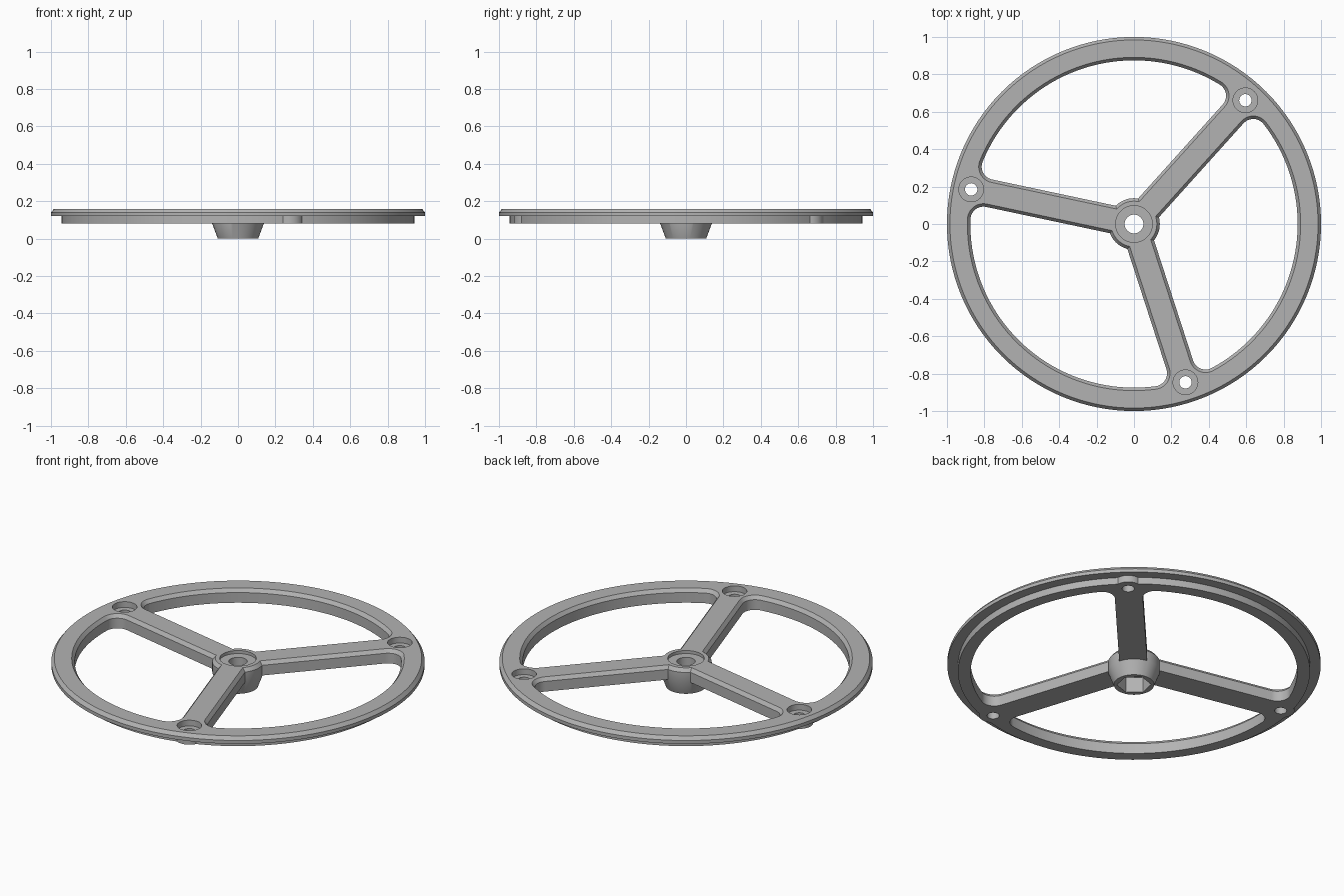
import bpy, bmesh
from math import sin, cos, pi, radians, sqrt, atan2

if "Cube" in bpy.data.objects:
    bpy.data.objects.remove(bpy.data.objects["Cube"])

SPOKES = [radians(a) for a in (48, 168, 288)]
BOLT_R = 0.89

grey = bpy.data.materials.new("plain_grey")
grey.diffuse_color = (0.45, 0.45, 0.45, 1)
grey.use_nodes = True
grey.node_tree.nodes["Principled BSDF"].inputs["Base Color"].default_value = grey.diffuse_color


def circle(r, n=128, cx=0.0, cy=0.0, start=0.0):
    return [(cx + r * cos(start + 2 * pi * i / n),
             cy + r * sin(start + 2 * pi * i / n)) for i in range(n)]


def loft(name, layers):
    """Solid through a stack of (outline, z) layers."""
    bm = bmesh.new()
    rings = [[bm.verts.new((x, y, z)) for x, y in pts] for pts, z in layers]
    n = len(rings[0])
    for a, b in zip(rings, rings[1:]):
        for i in range(n):
            j = (i + 1) % n
            bm.faces.new((a[i], a[j], b[j], b[i]))
    bm.faces.new(rings[0][::-1])
    bm.faces.new(rings[-1])
    bmesh.ops.recalc_face_normals(bm, faces=bm.faces)
    mesh = bpy.data.meshes.new(name)
    bm.to_mesh(mesh)
    bm.free()
    mesh.materials.append(grey)
    ob = bpy.data.objects.new(name, mesh)
    bpy.context.collection.objects.link(ob)
    return ob


def lathe(name, profile, n=128, cx=0.0, cy=0.0):
    return loft(name, [(circle(r, n, cx, cy), z) for r, z in profile])


def combine(target, tool, operation):
    mod = target.modifiers.new("bool", 'BOOLEAN')
    mod.operation = operation
    mod.solver = 'EXACT'
    mod.object = tool
    bpy.context.view_layer.objects.active = target
    bpy.ops.object.modifier_apply(modifier=mod.name)
    bpy.data.objects.remove(tool)


def window(theta, grow):
    """Outline of the opening between two spokes, with filleted outer corners."""
    h, R, r = 0.075 - grow, 0.875 + grow, 0.07 + grow
    u, v = sqrt((R - r) ** 2 - (h + r) ** 2), h + r
    phi = atan2(v, u)
    polar = []
    for i in range(13):
        a = -pi / 2 + (phi + pi / 2) * i / 12
        x, y = u + r * cos(a), v + r * sin(a)
        polar.append((sqrt(x * x + y * y), atan2(y, x)))
    span = 2 * pi / 3
    arc = [(R, phi + (span - 2 * phi) * i / 40) for i in range(1, 40)]
    mirrored = [(d, span - a) for d, a in reversed(polar)]
    pts = [(h / sin(pi / 3), pi / 3)] + polar + arc + mirrored
    return [(d * cos(a + theta), d * sin(a + theta)) for d, a in pts]


# stepped, chamfered wheel disc
wheel = lathe("spoked_wheel", [(0.943, 0.08), (0.943, 0.12), (1.0, 0.12),
                               (1.0, 0.14), (0.984, 0.16)])

# bolt bosses under the flange
for t in SPOKES:
    boss = lathe("bolt_boss", [(0.074, 0.08), (0.074, 0.13)], 48,
                 BOLT_R * cos(t), BOLT_R * sin(t))
    combine(wheel, boss, 'UNION')

# three openings with a chamfer along the top edge
for t in SPOKES:
    cut = loft("opening_cutter", [(window(t, 0), 0.0), (window(t, 0), 0.14),
                                  (window(t, 0.016), 0.16), (window(t, 0.024), 0.17)])
    combine(wheel, cut, 'DIFFERENCE')

# tapered hub
hub = lathe("hub", [(0.108, 0.0), (0.138, 0.08), (0.138, 0.14), (0.122, 0.16)], 64)
combine(wheel, hub, 'UNION')

# hub bore with shallow top recess, and hexagonal pocket below
combine(wheel, lathe("bore_cutter", [(0.05, 0.05), (0.05, 0.142),
                                     (0.098, 0.142), (0.098, 0.2)], 48), 'DIFFERENCE')
hexagon = circle(0.092, 6, start=radians(18))
combine(wheel, loft("hex_cutter", [(hexagon, -0.05), (hexagon, 0.09)]), 'DIFFERENCE')

# counterbored bolt holes
for t in SPOKES:
    cut = lathe("bolt_cutter", [(0.033, 0.0), (0.033, 0.126), (0.066, 0.126),
                                (0.066, 0.2)], 40, BOLT_R * cos(t), BOLT_R * sin(t))
    combine(wheel, cut, 'DIFFERENCE')

wheel.select_set(True)
bpy.context.view_layer.objects.active = wheel
bpy.ops.object.shade_smooth_by_angle(angle=radians(30))
